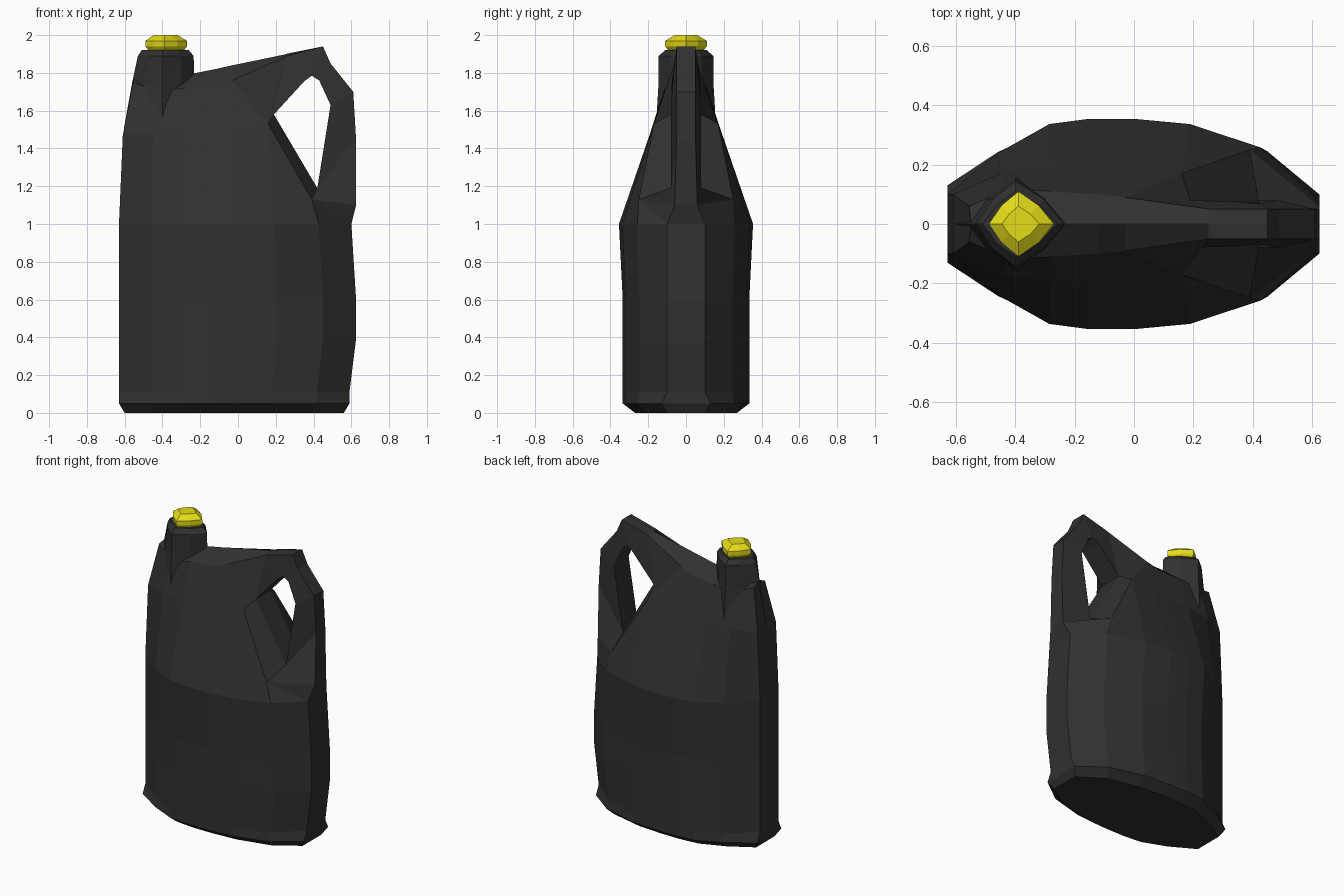
import bpy, bmesh

if "Cube" in bpy.data.objects:
    bpy.data.objects.remove(bpy.data.objects["Cube"])


def material(name, color):
    m = bpy.data.materials.new(name)
    m.diffuse_color = color
    m.use_nodes = True
    m.node_tree.nodes["Principled BSDF"].inputs["Base Color"].default_value = m.diffuse_color
    return m


def loft(name, rings, mat):
    """Skin closed rings of equal point count and cap both ends."""
    bm = bmesh.new()
    vs = [[bm.verts.new(p) for p in r] for r in rings]
    n = len(rings[0])
    for a, b in zip(vs, vs[1:]):
        for i in range(n):
            j = (i + 1) % n
            bm.faces.new((a[i], a[j], b[j], b[i]))
    bm.faces.new(vs[0])
    bm.faces.new(vs[-1])
    bmesh.ops.remove_doubles(bm, verts=bm.verts, dist=0.0005)
    bmesh.ops.recalc_face_normals(bm, faces=bm.faces)
    me = bpy.data.meshes.new(name)
    bm.to_mesh(me)
    bm.free()
    me.materials.append(mat)
    ob = bpy.data.objects.new(name, me)
    bpy.context.collection.objects.link(ob)
    return ob


def mirrored(half):
    return half + [(x, -y, z) for x, y, z in reversed(half)]


def level(z, xl, xr, ym, ye):
    """Half of a horizontal body section."""
    u = (0, .14, .28, .39, .51, .665, .86, 1)
    v = (0, .55, .93, 1, 1, .93, .62, 0)
    return [(xl + (xr - xl) * a, ye + (ym - ye) * b, z) for a, b in zip(u, v)]


def diamond(z, cx, left, right, ry, k):
    """Eight points, softened diamond outline."""
    return [(cx + right, 0, z), (cx + right * k, ry * k, z), (cx, ry, z),
            (cx - left * k, ry * k, z), (cx - left, 0, z),
            (cx - left * k, -ry * k, z), (cx, -ry, z), (cx + right * k, -ry * k, z)]


black = material("black_plastic", (.03, .03, .03, 1))
yellow = material("yellow_plastic", (.78, .72, .01, 1))

# Body: straight lower levels, then shoulder, ridge edge and ridge centre
halves = [
    level(0, -.60, .56, .27, .10),
    level(.05, -.63, .59, .335, .13),
    level(.11, -.63, .59, .335, .10),
    level(.39, -.63, .625, .335, .10),
    level(.60, -.63, .625, .335, .10),
    level(1.0, -.63, .60, .355, .10),
    [(-.61, .10, 1.47), (-.45, .17, 1.48), (-.28, .19, 1.48), (-.15, .19, 1.48),
     (0, .19, 1.48), (.16, .17, 1.53), (.39, .25, 1.13), (.42, .08, 1.19)],
    [(-.555, .06, 1.75), (-.42, .12, 1.70), (-.28, .11, 1.72), (-.12, .10, 1.73),
     (-.03, .09, 1.76), (.16, .17, 1.53), (.16, .17, 1.53), (.19, .08, 1.58)],
]
ridge = [(-.55, 1.77), (-.42, 1.79), (-.27, 1.79), (-.12, 1.82), (-.03, 1.84),
         (.17, 1.56), (.18, 1.57), (.19, 1.58)]
halves.append([(x, 0, z) for x, z in ridge])
bm_rings = [mirrored(h) for h in halves]


def build_body():
    # The last ring folds onto the centre line, so faces are made pairwise
    bm = bmesh.new()

    def face(pts):
        pts = [p for i, p in enumerate(pts) if p not in pts[:i]]
        if len(pts) > 2:
            bm.faces.new([bm.verts.new(p) for p in pts])

    for a, b in zip(bm_rings, bm_rings[1:]):
        for i in range(16):
            j = (i + 1) % 16
            face([a[i], a[j], b[j], b[i]] if i not in (7, 15) or b[i][1]
                 else [a[i], a[j], b[i]])
    face(bm_rings[0])
    bmesh.ops.remove_doubles(bm, verts=bm.verts, dist=0.0005)
    bmesh.ops.recalc_face_normals(bm, faces=bm.faces)
    me = bpy.data.meshes.new("body")
    bm.to_mesh(me)
    bm.free()
    me.materials.append(black)
    bpy.context.collection.objects.link(bpy.data.objects.new("body", me))


build_body()

# Handle: inner x, z, half width, outer x, z, half width, crown height
sections = [
    (.43, 1.0, .255, .60, 1.0, .10, 0),
    (.39, 1.13, .25, .625, 1.10, .06, 0),
    (.42, 1.19, .08, .625, 1.45, .05, 0),
    (.49, 1.63, .08, .61, 1.70, .05, 0),
    (.43, 1.76, .07, .49, 1.85, .05, 0),
    (.39, 1.785, .07, .45, 1.94, .05, 0),
    (.35, 1.755, .075, .26, 1.89, .05, .012),
    (.19, 1.58, .08, .25, 1.885, .051, .013),
    (.16, 1.53, .17, -.03, 1.76, .09, .08),
]
loft("handle", [[(a, c, b), (d, f, e), (d, 0, e + k), (d, -f, e), (a, -c, b)]
                for a, b, c, d, e, f, k in sections], black)

# Neck
loft("neck", [diamond(1.50, -.40, .205, .17, .16, .62),
              diamond(1.75, -.40, .16, .17, .145, .58),
              diamond(1.89, -.40, .13, .165, .145, .58),
              diamond(1.92, -.40, .11, .14, .11, .58)], black)

# Cap
loft("cap", [diamond(1.915, -.39, .08, .10, .09, .57),
             diamond(1.94, -.39, .10, .12, .11, .57),
             diamond(1.97, -.39, .10, .12, .11, .57),
             diamond(2.0, -.39, .055, .07, .06, .57)], yellow)
